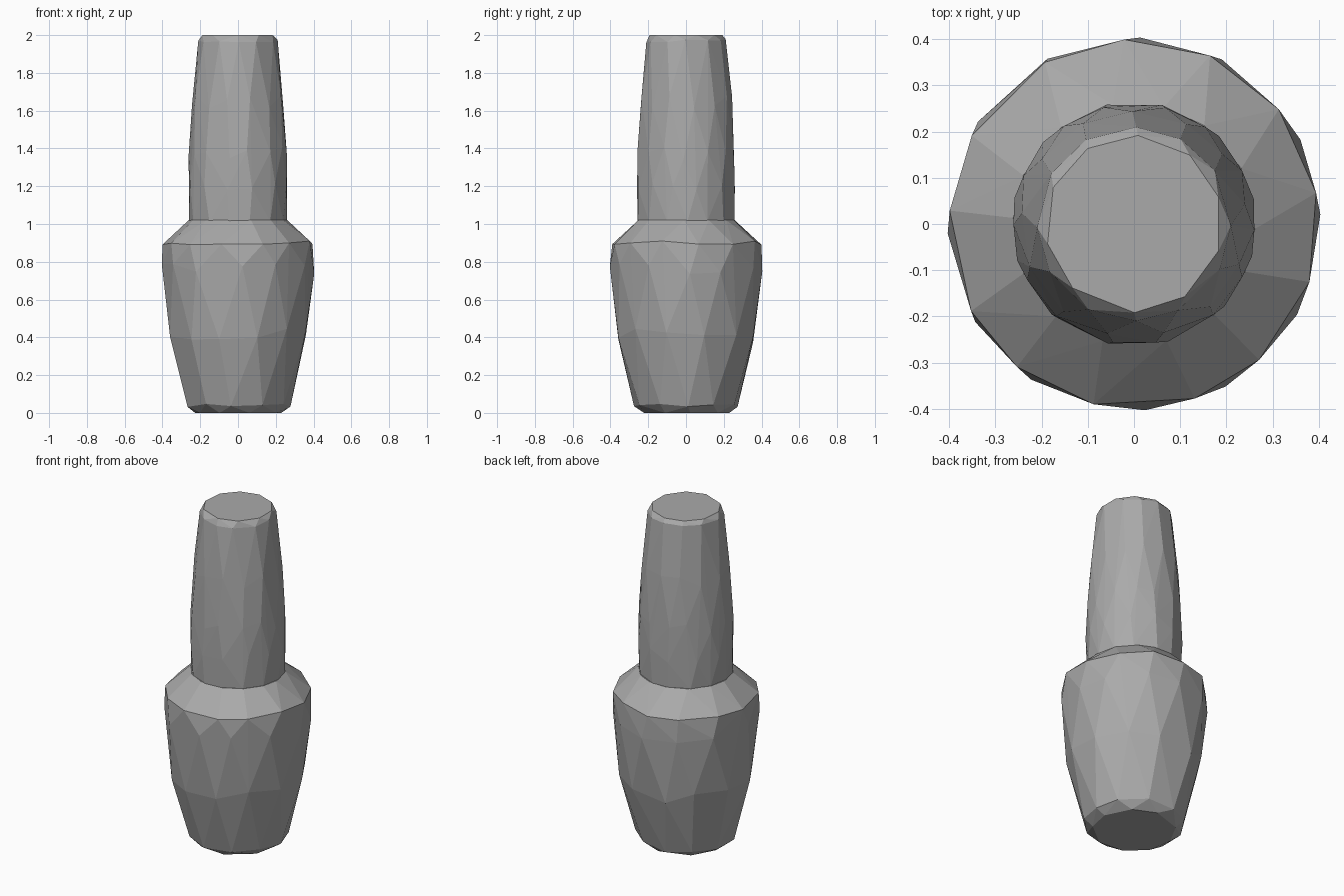
import bpy
import bmesh
import math
import random

random.seed(4)

cube = bpy.data.objects.get("Cube")
if cube:
    bpy.data.objects.remove(cube, do_unlink=True)

# One plain grey for the whole model
grey = bpy.data.materials.new("plain grey")
grey.use_nodes = True
colour = (0.4, 0.4, 0.4, 1)
grey.diffuse_color = colour
grey.node_tree.nodes["Principled BSDF"].inputs["Base Color"].default_value = colour


def faceted_part(name, rings):
    """Wrap a convex skin round rings of (height, radius, sides, phase, height jitter)."""
    bm = bmesh.new()
    for z, radius, sides, phase, wobble in rings:
        for i in range(sides):
            a = (i + phase + random.uniform(-0.12, 0.12)) * math.tau / sides
            h = z + random.uniform(-wobble, wobble)
            bm.verts.new((radius * math.cos(a), radius * math.sin(a), h))
    hull = bmesh.ops.convex_hull(bm, input=bm.verts)
    loose = {g for g in hull["geom_interior"] if isinstance(g, bmesh.types.BMVert)}
    bmesh.ops.delete(bm, geom=list(loose), context="VERTS")
    bmesh.ops.recalc_face_normals(bm, faces=bm.faces)
    mesh = bpy.data.meshes.new(name)
    bm.to_mesh(mesh)
    bm.free()
    mesh.materials.append(grey)
    obj = bpy.data.objects.new(name, mesh)
    bpy.context.collection.objects.link(obj)
    return obj


# Tapered bottle with a sloping shoulder
faceted_part("bottle", [
    (0, 0.23, 9, 0.2, 0),
    (0.04, 0.278, 11, 0, 0.01),
    (0.42, 0.372, 12, 0.5, 0.05),
    (0.76, 0.404, 12, 0, 0.03),
    (0.9, 0.4, 13, 0.4, 0.01),
    (1.02, 0.262, 14, 0, 0),
])

# Tall cap with a slight taper and a chamfered top
faceted_part("cap", [
    (1.015, 0.26, 14, 0, 0),
    (1.2, 0.265, 12, 0.5, 0.03),
    (1.38, 0.261, 14, 0, 0.04),
    (1.65, 0.244, 13, 0.3, 0.04),
    (1.97, 0.21, 12, 0, 0.01),
    (2, 0.192, 10, 0.4, 0),
])
